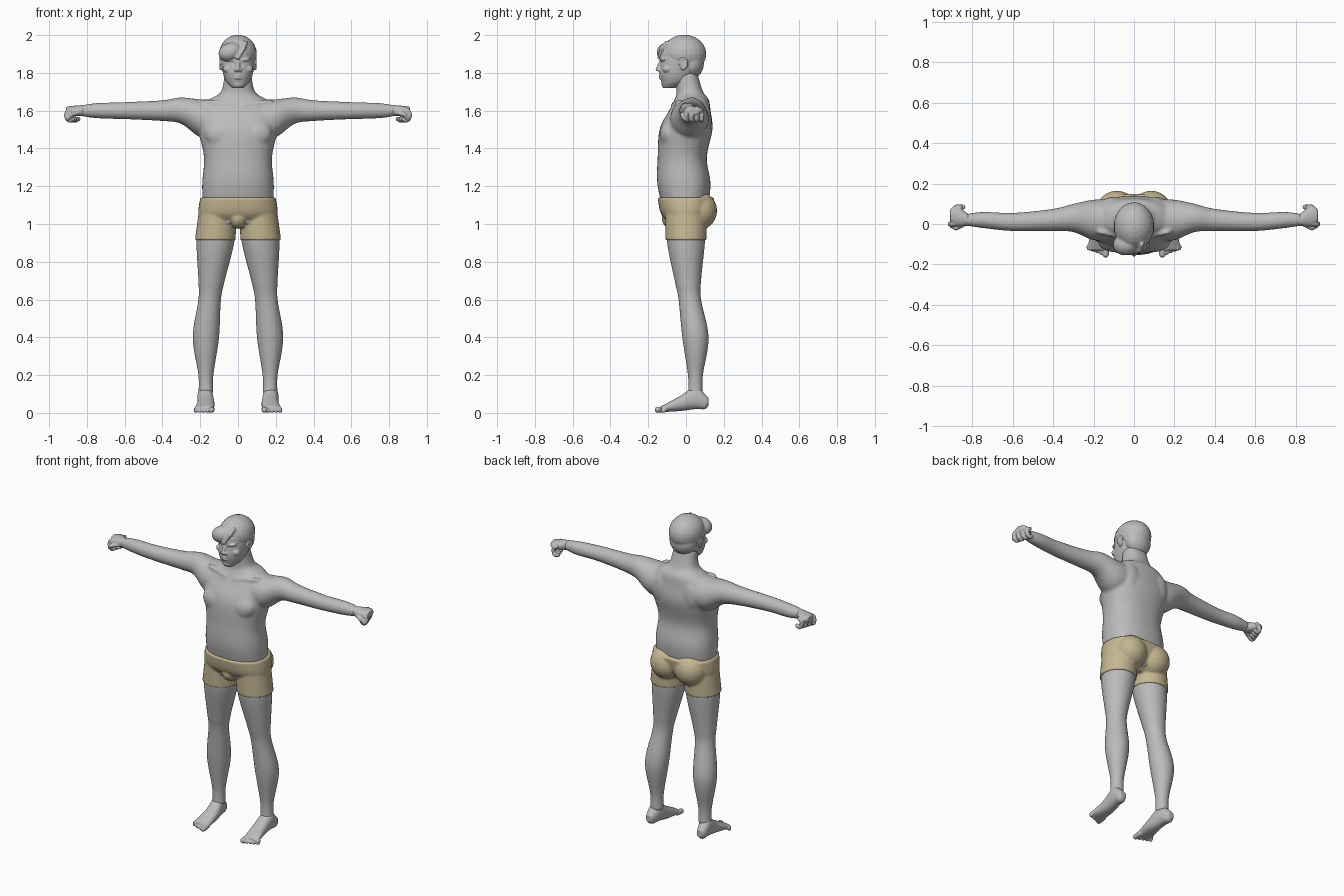
import bpy
import bmesh
from math import cos, sin, pi, copysign
from mathutils import Matrix, Vector, Euler

default_cube = bpy.data.objects.get("Cube")
if default_cube:
    bpy.data.objects.remove(default_cube, do_unlink=True)


def make_material(name, colour):
    material = bpy.data.materials.new(name)
    material.use_nodes = True
    material.diffuse_color = (*colour, 1)
    shader = next(node for node in material.node_tree.nodes if node.type == 'BSDF_PRINCIPLED')
    shader.inputs["Base Color"].default_value = (*colour, 1)
    return material


def make_ball():
    """Unit ball that every rounded form is copied from."""
    bm = bmesh.new()
    bmesh.ops.create_uvsphere(bm, u_segments=24, v_segments=12, radius=1)
    mesh = bpy.data.meshes.new("ball")
    bm.to_mesh(mesh)
    bm.free()
    return mesh


body_grey = make_material("body grey", (.5, .5, .5))
shorts_tan = make_material("shorts tan", (.56, .47, .29))
ball = make_ball()


def spline(before, start, end, after, t):
    """Smooth in-between ring of four neighbouring rings."""
    tangent_in = (end - before) / 2
    tangent_out = (after - start) / 2
    ease = t * t * (3 - 2 * t)
    return (start.lerp(end, ease) + tangent_in * t * (1 - t) ** 2
            - tangent_out * t * t * (1 - t))


def loft(bm, axis, rings, boxiness=2, steps=6, sides=40):
    """Closed skin through rings of (position, centre a, centre b, radius a, radius b).
    A ring with a single radius is round."""
    rings = [Vector((*ring[:4], ring[-1])) for ring in rings]
    last = len(rings) - 1
    dense = []
    for i in range(last):
        before, after = rings[max(i - 1, 0)], rings[min(i + 2, last)]
        dense += [spline(before, rings[i], rings[i + 1], after, step / steps)
                  for step in range(steps)]
    dense.append(rings[last])

    loops = []
    for position, centre_a, centre_b, radius_a, radius_b in dense:
        loop = []
        for side in range(sides):
            angle = 2 * pi * side / sides
            across, along = (copysign(abs(value) ** (2 / boxiness), value)
                             for value in (cos(angle), sin(angle)))
            a = centre_a + radius_a * across
            b = centre_b + radius_b * along
            point = {'x': (position, a, b), 'y': (a, position, b), 'z': (a, b, position)}
            loop.append(bm.verts.new(point[axis]))
        loops.append(loop)

    for low, high in zip(loops, loops[1:]):
        for side in range(sides):
            bm.faces.new((low[side - 1], low[side], high[side], high[side - 1]))
    bm.faces.new(reversed(loops[0]))
    bm.faces.new(loops[-1])


def blob(bm, centre, radii, turn=(0, 0, 0)):
    piece = ball.copy()
    piece.transform(Matrix.LocRotScale(Vector(centre), Euler(turn), Vector(radii)))
    bm.from_mesh(piece)
    bpy.data.meshes.remove(piece)


def chain(bm, points, radius, steps=4):
    """Rounded limb made from a run of overlapping balls."""
    points = [Vector(point) for point in points]
    blob(bm, points[0], (radius, radius, radius))
    for start, end in zip(points, points[1:]):
        for step in range(steps):
            blob(bm, start.lerp(end, (step + 1) / steps), (radius, radius, radius))


def finish(bm, name, material, voxel, mirror=True, smooth=3):
    """Fuse all the pieces of a part into one smooth skin."""
    mesh = bpy.data.meshes.new(name)
    bm.to_mesh(mesh)
    bm.free()
    mesh.materials.append(material)
    part = bpy.data.objects.new(name, mesh)
    bpy.context.collection.objects.link(part)
    if mirror:
        both_sides = part.modifiers.new("both sides", 'MIRROR')
        both_sides.use_mirror_merge = False
    fuse = part.modifiers.new("fuse", 'REMESH')
    fuse.mode = 'VOXEL'
    fuse.voxel_size = voxel
    fuse.use_smooth_shade = True
    soften = part.modifiers.new("soften", 'SMOOTH')
    soften.factor = .5
    soften.iterations = smooth


def build_body():
    bm = bmesh.new()
    # torso and neck
    loft(bm, axis='z', boxiness=2.3, rings=[
        (1, 0, 0, .18, .1), (1.2, 0, -.01, .19, .14), (1.35, 0, -.02, .18, .13),
        (1.5, 0, 0, .21, .14), (1.6, 0, .02, .21, .11), (1.66, 0, .03, .15, .09),
        (1.7, 0, .02, .09, .07), (1.8, 0, 0, .07, .06)])
    # arm
    loft(bm, axis='x', rings=[
        (.1, .02, 1.56, .1), (.2, .02, 1.56, .1), (.3, .03, 1.6, .07),
        (.4, .02, 1.6, .055), (.6, .01, 1.6, .045), (.75, .02, 1.6, .04),
        (.85, .02, 1.6, .025)])
    # leg
    loft(bm, axis='z', rings=[
        (1.05, .11, 0, .1), (.9, .12, 0, .1), (.7, .14, .01, .07), (.6, .15, .02, .06),
        (.4, .17, .05, .07), (.2, .17, .05, .04), (.1, .17, .05, .04)])
    # chest, shoulder blade, collar bone and knee
    blob(bm, centre=(.09, -.09, 1.47), radii=(.09, .05, .07), turn=(0, -.3, 0))
    blob(bm, centre=(.1, .1, 1.55), radii=(.06, .035, .09))
    chain(bm, [(.03, -.07, 1.63), (.17, -.04, 1.65)], radius=.012, steps=12)
    blob(bm, centre=(.15, -.01, .6), radii=(.04, .03, .04))
    finish(bm, "body", body_grey, voxel=.009, smooth=4)


def build_shorts():
    bm = bmesh.new()
    # hips and leg sleeve
    loft(bm, axis='z', boxiness=2.3, rings=[
        (1.14, 0, 0, .2, .15), (1.05, 0, 0, .21, .13), (.98, 0, 0, .18, .06)])
    loft(bm, axis='z', rings=[(1.05, .11, 0, .1, .11), (.915, .12, 0, .108)])
    # seat and front
    blob(bm, centre=(.085, .07, 1.07), radii=(.1, .095, .1))
    blob(bm, centre=(0, -.07, 1.03), radii=(.05, .06, .055))
    finish(bm, "shorts", shorts_tan, voxel=.007)


def build_head():
    bm = bmesh.new()
    # skull and jaw
    blob(bm, centre=(0, -.02, 1.88), radii=(.09, .12, .11))
    loft(bm, axis='z', boxiness=2.2, rings=[
        (1.72, 0, -.09, .03), (1.75, 0, -.06, .06, .07), (1.8, 0, -.04, .08, .1),
        (1.87, 0, -.02, .09, .11)])
    # nose and nostril
    chain(bm, [(0, -.13, 1.86), (0, -.15, 1.82)], radius=.011)
    blob(bm, centre=(.012, -.14, 1.815), radii=(.01, .014, .01))
    # brow, eye, cheek, lips and chin
    blob(bm, centre=(.036, -.12, 1.87), radii=(.03, .016, .01), turn=(0, -.1, .25))
    blob(bm, centre=(.034, -.11, 1.85), radii=(.016, .015, .01))
    blob(bm, centre=(.05, -.1, 1.82), radii=(.03, .024, .022))
    for height in (1.772, 1.785):
        blob(bm, centre=(0, -.128, height), radii=(.024, .016, .006))
    blob(bm, centre=(0, -.11, 1.74), radii=(.03, .02, .02))
    # ear with a raised rim
    blob(bm, centre=(.09, -.015, 1.845), radii=(.008, .018, .03))
    rim = [pi * step / 6 for step in range(10)]
    chain(bm, [(.094, -.015 - .02 * cos(angle), 1.85 + .028 * sin(angle)) for angle in rim],
          radius=.006, steps=2)
    finish(bm, "head", body_grey, voxel=.004, smooth=2)


def build_hair():
    bm = bmesh.new()
    # cap and nape
    blob(bm, centre=(0, -.01, 1.9), radii=(.1, .118, .102))
    blob(bm, centre=(0, .03, 1.85), radii=(.085, .065, .08))
    # fringe swept to the right, with the lock along the parting
    blob(bm, centre=(-.04, -.1, 1.91), radii=(.065, .055, .05), turn=(0, -.3, .2))
    chain(bm, [(.04, -.1, 1.96), (.03, -.13, 1.93), (0, -.14, 1.88)], radius=.012)
    finish(bm, "hair", body_grey, voxel=.006, mirror=False)


def build_hands():
    bm = bmesh.new()
    # palm
    loft(bm, axis='x', rings=[
        (.82, .02, 1.6, .03), (.88, .04, 1.6, .05, .025), (.91, .04, 1.6, .03, .02)])
    # four fingers curled under
    bend = [pi * step / 4 for step in range(6)]
    for finger in range(4):
        knuckle = .89 - .01 * finger
        across = .028 * finger
        chain(bm, [(knuckle + .02 * sin(angle), across, 1.575 + .027 * cos(angle))
                   for angle in bend], radius=.012)
    # thumb
    chain(bm, [(.84, 0, 1.59), (.88, -.02, 1.58), (.9, -.01, 1.56)], radius=.012)
    finish(bm, "hands", body_grey, voxel=.004, smooth=2)


def build_feet():
    bm = bmesh.new()
    # heel to ball
    loft(bm, axis='y', boxiness=2.2, rings=[
        (.12, .18, .06, .02), (.1, .18, .06, .03, .04), (.05, .175, .08, .04, .06),
        (-.03, .17, .05, .045, .04), (-.13, .18, .02, .052, .016)])
    # five toes, shorter towards the outside
    for toe in range(5):
        side = .14 + .021 * toe
        radius = .011 if toe else .016
        chain(bm, [(side, -.11, .02), (side, -.15 + .008 * toe, radius)], radius)
    finish(bm, "feet", body_grey, voxel=.004, smooth=2)


for build in (build_body, build_shorts, build_head, build_hair, build_hands, build_feet):
    build()
bpy.data.meshes.remove(ball)
